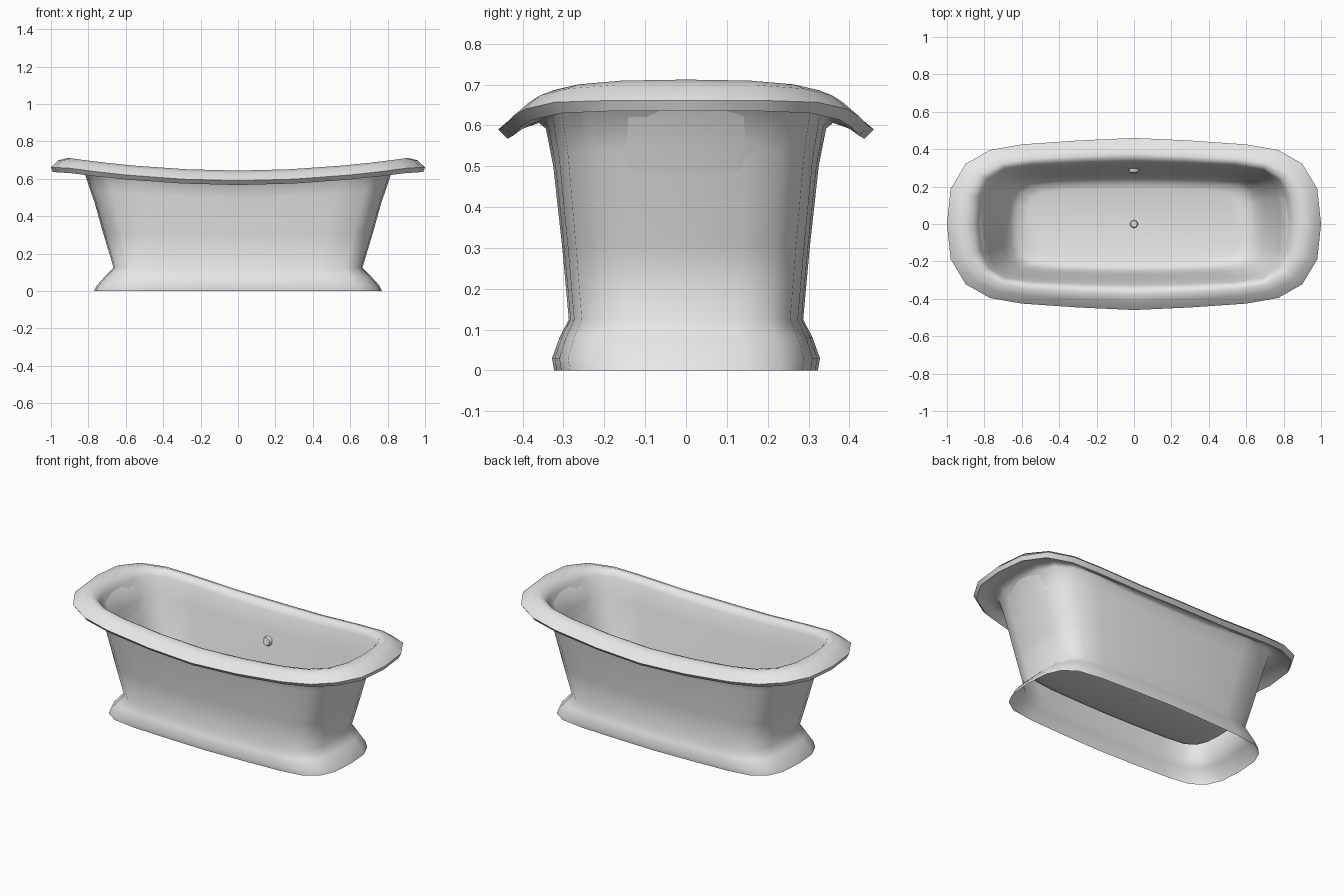
import bpy, bmesh, math
from mathutils import Vector

if "Cube" in bpy.data.objects:
    bpy.data.objects.remove(bpy.data.objects["Cube"])

def material(name, rgb):
    m = bpy.data.materials.new(name)
    m.diffuse_color = (*rgb, 1)
    m.use_nodes = True
    m.node_tree.nodes["Principled BSDF"].inputs["Base Color"].default_value = m.diffuse_color
    return m

enamel = material("white_enamel", (0.8, 0.8, 0.8))

# Quarter outlines (fractions of half length / half width)
RIM = [(1, 0), (.98, .41), (.9, .70), (.77, .86), (.6, .925), (.3, .97), (0, 1)]
BODY = [(1, 0), (.99, .45), (.95, .72), (.86, .89), (.66, .955), (.33, .985), (0, 1)]

def outline(t):
    """Full 24-point outline, blended from rim shape (0) to body shape (1)."""
    q = [(a[0] * (1 - t) + b[0] * t, a[1] * (1 - t) + b[1] * t) for a, b in zip(RIM, BODY)]
    half = q + [(-x, y) for x, y in reversed(q[:-1])]
    return half + [(x, -y) for x, y in reversed(half[1:-1])]

# Profile from foot, up the outside, over the rim, down to the basin floor:
# half length, half width, height at middle, outline blend
PROFILE = [
    (.77, .323, 0, .7), (.755, .328, .03, .7), (.71, .31, .08, .8), (.665, .287, .125, 1),
    (.72, .303, .3, 1), (.785, .325, .5, 1), (.825, .343, .592, .9), (.86, .36, .606, .6),
    (.93, .40, .592, .2), (.99, .437, .567, 0), (1, .46, .59, 0), (.96, .415, .628, 0),
    (.91, .375, .644, .1), (.86, .347, .638, .4), (.83, .328, .605, .7), (.79, .302, .5, 1),
    (.705, .27, .3, 1), (.665, .252, .22, 1), (.63, .23, .185, 1), (.57, .19, .17, 1),
]

# Tub shell: the ends rise above the middle near the rim
bm = bmesh.new()
rings = []
for hx, hy, z, t in PROFILE:
    w = max(0, min(1, (z - .25) / .33))
    rings.append([bm.verts.new((x * hx, y * hy,
                  z + w * .071 * min(1, abs(x * hx) / .93) ** 1.9)) for x, y in outline(t)])
for a, b in zip(rings, rings[1:]):
    n = len(a)
    for i in range(n):
        j = (i + 1) % n
        bm.faces.new((a[i], a[j], b[j], b[i]))
bm.faces.new(rings[-1])

def finish(bm, name, angle):
    me = bpy.data.meshes.new(name)
    bm.to_mesh(me)
    bm.free()
    ob = bpy.data.objects.new(name, me)
    bpy.context.collection.objects.link(ob)
    me.materials.append(enamel)
    bpy.ops.object.select_all(action='DESELECT')
    ob.select_set(True)
    bpy.context.view_layer.objects.active = ob
    bpy.ops.object.shade_smooth_by_angle(angle=math.radians(angle))
    return ob

finish(bm, "bathtub_shell", 65)

def button(name, loc, normal, r, h):
    """Low domed disc standing on a surface."""
    bm = bmesh.new()
    bmesh.ops.create_cone(bm, cap_ends=True, segments=20, radius1=r, radius2=r * .75, depth=h)
    ob = finish(bm, name, 30)
    ob.location = loc
    ob.rotation_euler = Vector(normal).to_track_quat('Z', 'Y').to_euler()

# Drain in the floor and overflow cap on the back wall
button("drain", (0, 0, .174), (0, 0, 1), .022, .012)
button("overflow_cap", (0, .284, .44), (0, -1, .16), .03, .02)
